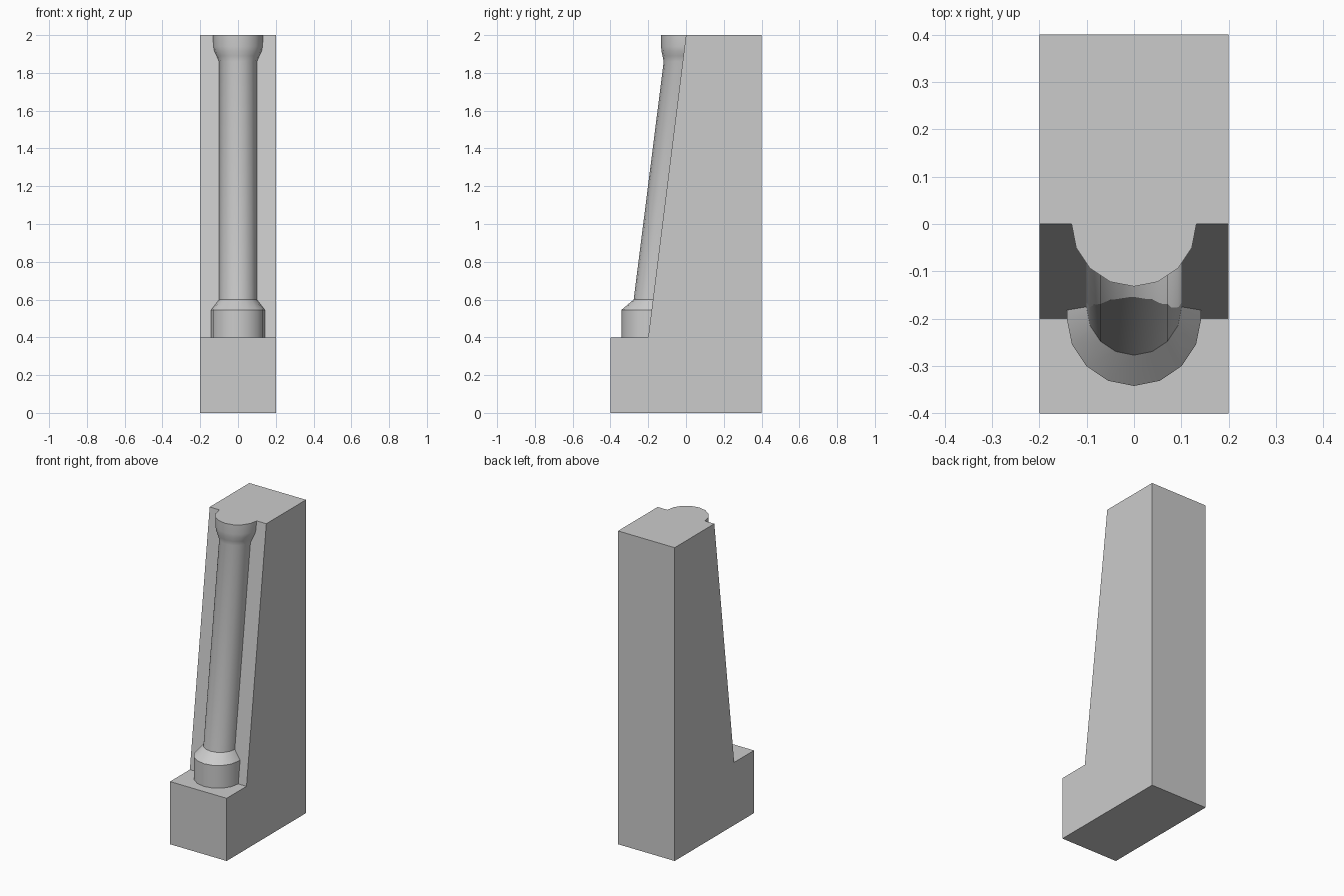
import bpy, bmesh, math

if "Cube" in bpy.data.objects:
    bpy.data.objects.remove(bpy.data.objects["Cube"])

def make_object(name, bm):
    bmesh.ops.recalc_face_normals(bm, faces=bm.faces)
    me = bpy.data.meshes.new(name)
    bm.to_mesh(me)
    bm.free()
    ob = bpy.data.objects.new(name, me)
    bpy.context.collection.objects.link(ob)
    return ob

# Buttress body: side profile (y, z) extruded across x
profile = [(-0.4, 0), (0.4, 0), (0.4, 2), (0, 2), (-0.2, 0.4), (-0.4, 0.4)]
bm = bmesh.new()
face = bm.faces.new([bm.verts.new((-0.2, y, z)) for y, z in profile])
ext = bmesh.ops.extrude_face_region(bm, geom=[face])
bmesh.ops.translate(bm, vec=(0.4, 0, 0),
                    verts=[v for v in ext["geom"] if isinstance(v, bmesh.types.BMVert)])
make_object("buttress_body", bm)

# Leaning engaged column: front half rings lofted up the sloping face
def slope_y(z):
    return -0.2 + (z - 0.4) / 8

# (z, radius, centre y): base, shaft, capital
rings = [(0.4, 0.142, -0.2), (0.545, 0.142, -0.2), (0.6, 0.1, -0.177),
         (1.86, 0.1, -0.018), (1.89, 0.114, -0.01), (1.915, 0.126, -0.004),
         (1.94, 0.132, 0), (2.0, 0.132, 0)]
bm = bmesh.new()
loops = []
for z, r, cy in rings:
    back = slope_y(z) + 0.01
    pts = [(-r, back)]
    pts += [(-r * math.cos(i * math.pi / 8), cy - r * math.sin(i * math.pi / 8))
            for i in range(9)]
    pts.append((r, back))
    loops.append([bm.verts.new((x, y, z)) for x, y in pts])
for a, b in zip(loops, loops[1:]):
    n = len(a)
    for i in range(n):
        j = (i + 1) % n
        bm.faces.new((a[i], a[j], b[j], b[i]))
bm.faces.new(loops[0])
bm.faces.new(loops[-1])
column = make_object("leaning_column", bm)

# Smooth the round sides, keep the rims crisp
bpy.context.view_layer.objects.active = column
column.select_set(True)
bpy.ops.object.shade_smooth_by_angle(angle=math.radians(30))
